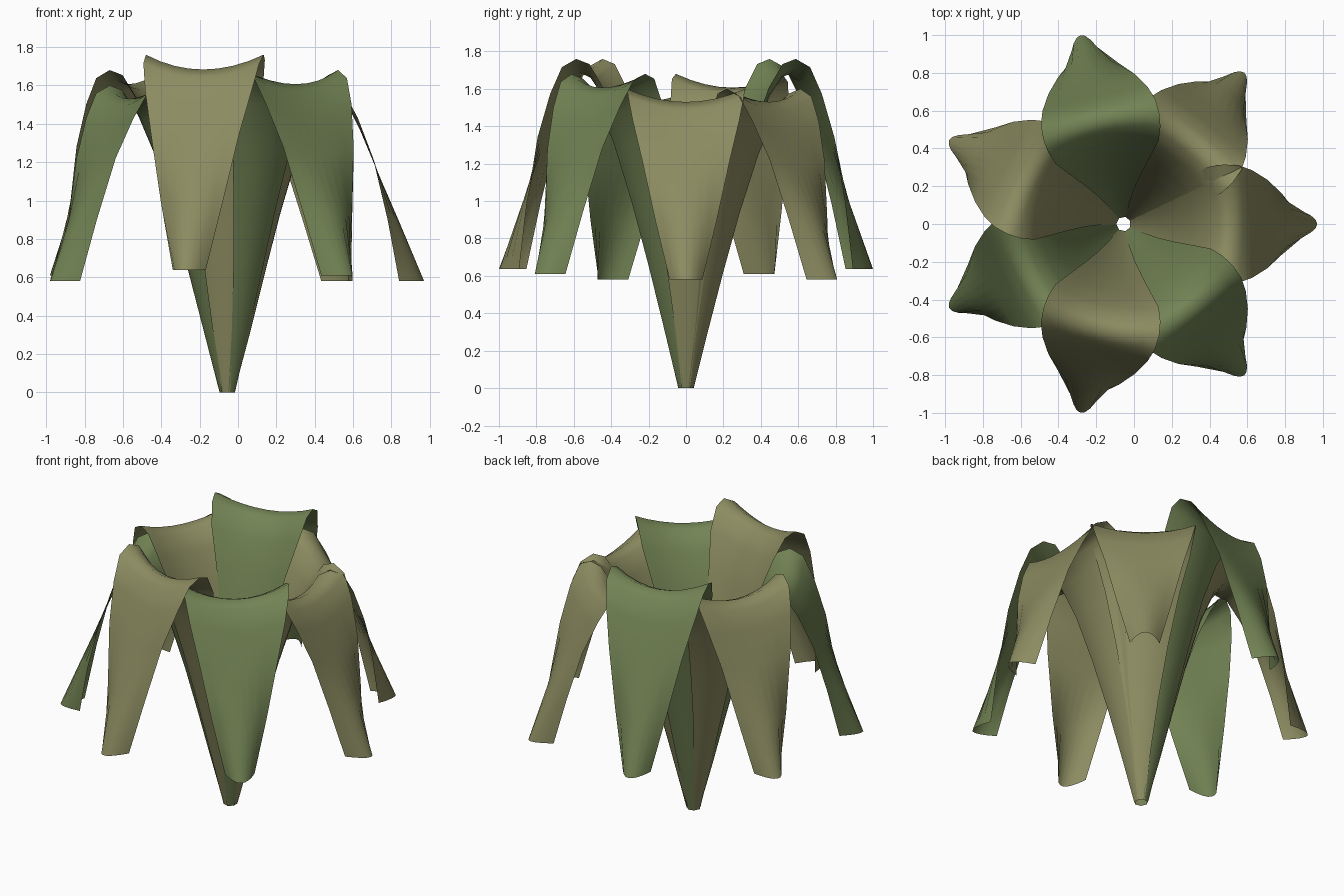
import bpy, math

if "Cube" in bpy.data.objects:
    bpy.data.objects.remove(bpy.data.objects["Cube"])

# leaf stations: radius, height, half width, edge shift outwards, edge shift upwards
STATIONS = [
    (.035, .00, .022, .00, .00),
    (.115, .30, .055, -.01, .00),
    (.195, .62, .100, -.02, .00),
    (.275, .93, .155, -.03, .01),
    (.360, 1.22, .220, -.04, .03),
    (.440, 1.41, .280, -.05, .05),
    (.510, 1.505, .305, -.05, .07),
    (.570, 1.53, .315, -.04, .07),
    (.630, 1.49, .310, -.02, .07),
    (.690, 1.37, .285, -.01, .06),
    (.765, 1.19, .235, -.005, .03),
    (.895, .89, .165, -.06, .01),
    (1.025, .58, .088, -.13, .00),
]
CENTRE_X = -.055
SEGS = 8


def material(name, color):
    m = bpy.data.materials.new(name)
    m.diffuse_color = (*color, 1)
    m.use_nodes = True
    m.node_tree.nodes["Principled BSDF"].inputs["Base Color"].default_value = m.diffuse_color
    return m


def leaf(name, angle, height, mat):
    """One arching strip, curled across its width."""
    c, s = math.cos(angle), math.sin(angle)
    verts, faces = [], []
    for r, z, w, dr, dz in STATIONS:
        for j in range(SEGS + 1):
            u = 2 * j / SEGS - 1
            rr, t = r + dr * u * u, w * u
            verts.append((CENTRE_X + rr * c - t * s, rr * s + t * c,
                          (z + dz * u * u) * height))
    n = SEGS + 1
    for i in range(len(STATIONS) - 1):
        for j in range(SEGS):
            a = i * n + j
            faces.append((a, a + n, a + n + 1, a + 1))
    me = bpy.data.meshes.new(name)
    me.from_pydata(verts, [], faces)
    me.shade_smooth()
    me.materials.append(mat)
    ob = bpy.data.objects.new(name, me)
    bpy.context.collection.objects.link(ob)


green = material("leaf_green", (.17, .23, .09))
olive = material("leaf_olive", (.26, .26, .12))

# seven leaves, cycling through three heights and two colours
for k in range(7):
    leaf(f"leaf_{k + 1}", math.tau * (k + 1) / 7, (1, 1.1, 1.05)[k % 3],
         (olive, green)[k % 2])
